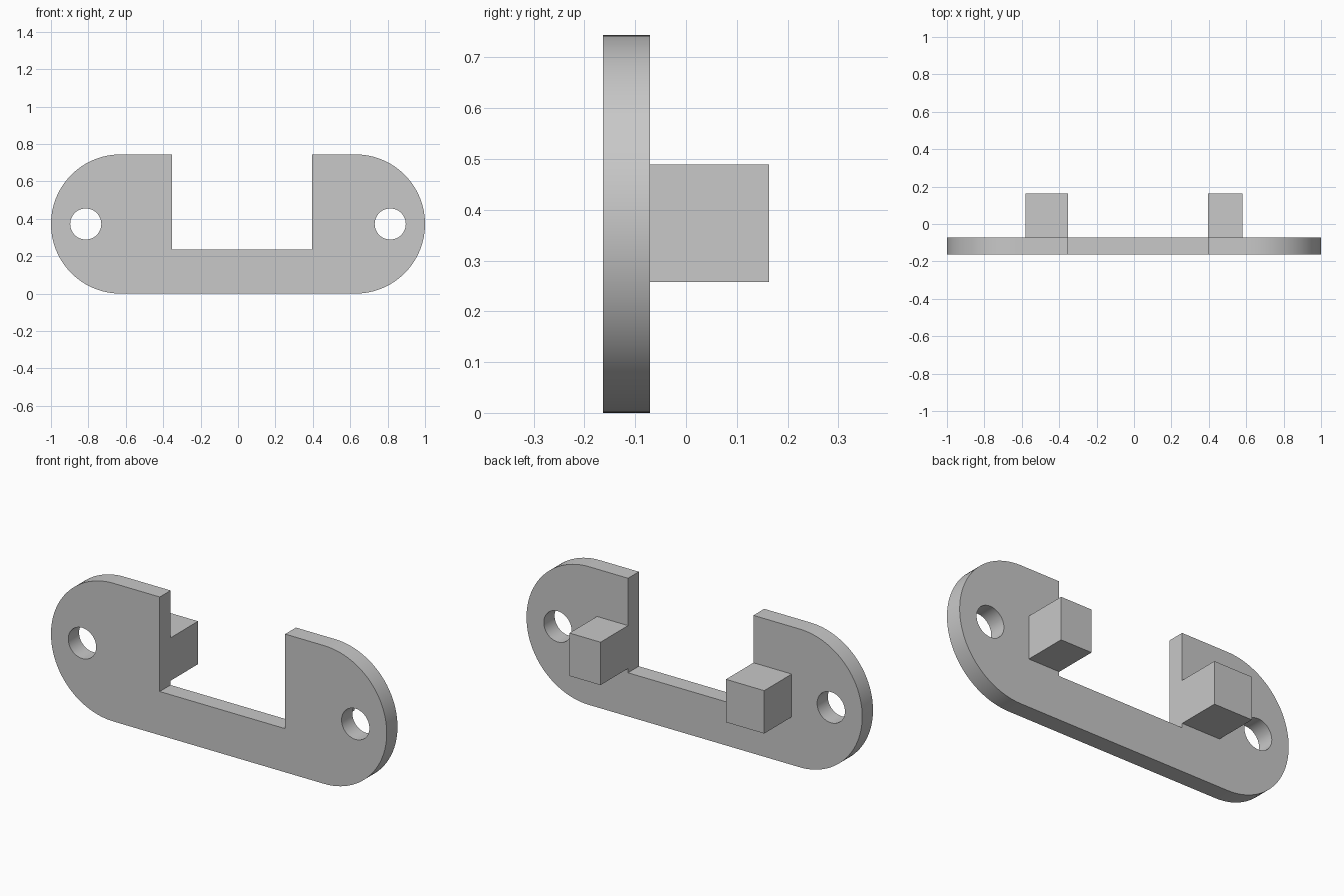
import bpy, bmesh
from math import sin, cos, pi
from mathutils import Vector

cube = bpy.data.objects.get("Cube")
if cube:
    bpy.data.objects.remove(cube, do_unlink=True)

# Single grey material
grey = bpy.data.materials.new("plain grey")
grey.use_nodes = True
colour = (0.58, 0.58, 0.58, 1)
grey.diffuse_color = colour
grey.node_tree.nodes["Principled BSDF"].inputs["Base Color"].default_value = colour

# Main dimensions
FRONT, BACK, REAR = -0.163, -0.071, 0.163
RADIUS = 0.372
HEIGHT = 2 * RADIUS
END_X = 1 - RADIUS
NOTCH_LEFT, NOTCH_RIGHT, NOTCH_Z = 0.395, -0.352, 0.235
BLOCK_LOW, BLOCK_HIGH, BLOCK_OUT = 0.258, 0.489, 0.58


def arc(cx, cz, r, start, end, steps):
    angles = [start + (end - start) * i / steps for i in range(steps + 1)]
    return [(cx + r * cos(a), cz + r * sin(a)) for a in angles]


def extrude_profile(name, loops, y0, y1):
    """Fill closed x-z loops (inner ones become holes) and extrude along y."""
    bm = bmesh.new()
    for loop in loops:
        verts = [bm.verts.new((x, y0, z)) for x, z in loop]
        for a, b in zip(verts, verts[1:] + verts[:1]):
            bm.edges.new((a, b))
    bmesh.ops.triangle_fill(bm, edges=bm.edges[:], use_beauty=True, normal=(0, -1, 0))
    result = bmesh.ops.extrude_face_region(bm, geom=bm.faces[:])
    moved = [g for g in result["geom"] if isinstance(g, bmesh.types.BMVert)]
    bmesh.ops.translate(bm, verts=moved, vec=Vector((0, y1 - y0, 0)))
    bmesh.ops.recalc_face_normals(bm, faces=bm.faces[:])
    mesh = bpy.data.meshes.new(name)
    bm.to_mesh(mesh)
    bm.free()
    mesh.materials.append(grey)
    obj = bpy.data.objects.new(name, mesh)
    bpy.context.collection.objects.link(obj)
    return obj


# Rounded plate with an open notch in the top and two screw holes
outline = arc(END_X, RADIUS, RADIUS, -pi / 2, pi / 2, 48)
outline += [(NOTCH_LEFT, HEIGHT), (NOTCH_LEFT, NOTCH_Z),
            (NOTCH_RIGHT, NOTCH_Z), (NOTCH_RIGHT, HEIGHT)]
outline += arc(-END_X, RADIUS, RADIUS, pi / 2, 3 * pi / 2, 48)
holes = [arc(side * 0.814, RADIUS, 0.083, 0, 2 * pi, 48)[:-1] for side in (-1, 1)]
plate = extrude_profile("mounting_plate", [outline] + holes, FRONT, BACK)
bpy.ops.object.select_all(action="DESELECT")
plate.select_set(True)
bpy.context.view_layer.objects.active = plate
bpy.ops.object.shade_smooth_by_angle(angle=pi / 6)

# Blocks on the back, flush with the notch sides
for name, x0, x1 in (("right_block", -BLOCK_OUT, NOTCH_RIGHT),
                     ("left_block", NOTCH_LEFT, BLOCK_OUT)):
    square = [(x0, BLOCK_LOW), (x1, BLOCK_LOW), (x1, BLOCK_HIGH), (x0, BLOCK_HIGH)]
    extrude_profile(name, [square], BACK, REAR)
